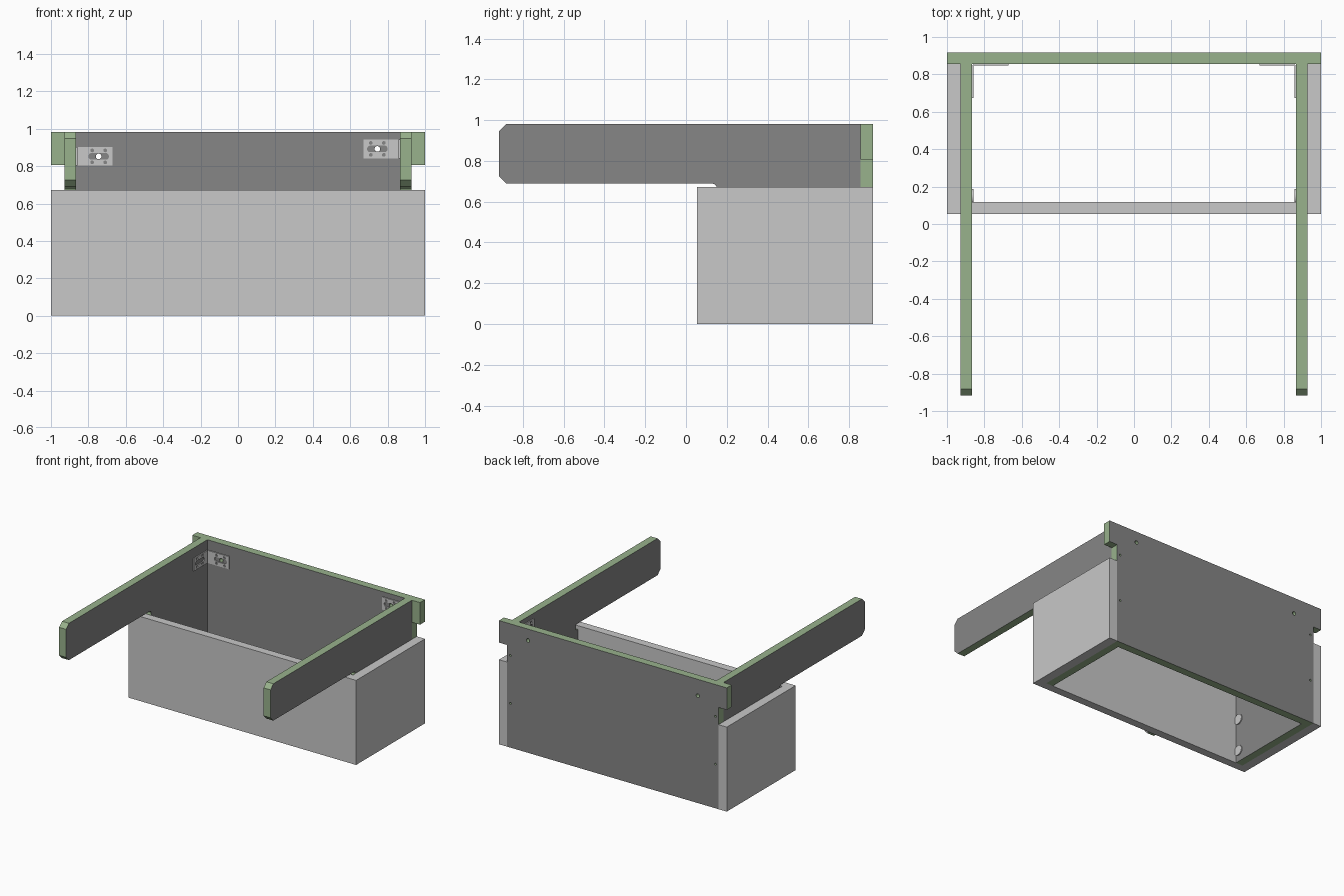
import bpy, bmesh, math
from mathutils import Matrix, Vector

if "Cube" in bpy.data.objects:
    bpy.data.objects.remove(bpy.data.objects["Cube"])


def material(name, rgb):
    m = bpy.data.materials.new(name)
    m.diffuse_color = (*rgb, 1)
    m.use_nodes = True
    m.node_tree.nodes["Principled BSDF"].inputs["Base Color"].default_value = m.diffuse_color
    return m


LIGHT = material("light grey panel", (0.578, 0.578, 0.578))
DARK = material("dark grey face", (0.238, 0.238, 0.238))
GREEN = material("green edge", (0.314, 0.445, 0.262))


def finish(name, bm, mats, rule=None):
    bmesh.ops.recalc_face_normals(bm, faces=bm.faces)
    for f in bm.faces:
        f.material_index = rule(f) if rule else 0
    me = bpy.data.meshes.new(name)
    bm.to_mesh(me)
    bm.free()
    for m in mats:
        me.materials.append(m)
    ob = bpy.data.objects.new(name, me)
    bpy.context.collection.objects.link(ob)
    return ob


def add_box(bm, lo, hi):
    c = [(a + b) / 2 for a, b in zip(lo, hi)]
    s = [abs(b - a) for a, b in zip(lo, hi)]
    bmesh.ops.create_cube(bm, size=1, matrix=Matrix.Translation(c) @ Matrix.Diagonal((*s, 1)))


def box(name, lo, hi, mats, rule=None):
    bm = bmesh.new()
    add_box(bm, lo, hi)
    return finish(name, bm, mats, rule)


def add_rod(bm, centre, axis, radius, depth, stretch=0.0):
    """Rod along an axis; stretch turns it into a horizontal slot."""
    ring = []
    horizontal = Vector((1, 0, 0)) if axis == 'Y' else Vector((0, 1, 0))
    normal = Vector((0, 1, 0)) if axis == 'Y' else Vector((1, 0, 0))
    n = 24
    for i in range(n):
        a = 2 * math.pi * (i + 0.5) / n
        u = radius * math.cos(a) + math.copysign(stretch, math.cos(a))
        ring.append(bm.verts.new(Vector(centre) + horizontal * u
                    + Vector((0, 0, radius * math.sin(a))) - normal * depth / 2))
    face = bm.faces.new(ring)
    out = bmesh.ops.extrude_face_region(bm, geom=[face])
    bmesh.ops.translate(bm, vec=normal * depth,
                        verts=[v for v in out['geom'] if isinstance(v, bmesh.types.BMVert)])


def cut(ob, rods):
    bm = bmesh.new()
    for r in rods:
        add_rod(bm, *r)
    cutter = finish("hole_cutter", bm, list(ob.data.materials))
    cutter.hide_render = True
    mod = ob.modifiers.new("holes", 'BOOLEAN')
    mod.operation = 'DIFFERENCE'
    mod.solver = 'EXACT'
    mod.object = cutter
    dg = bpy.context.evaluated_depsgraph_get()
    me = bpy.data.meshes.new_from_object(ob.evaluated_get(dg))
    ob.modifiers.clear()
    ob.data = me
    bpy.data.objects.remove(cutter)


XI, XO = 0.867, 0.928            # inner and outer arm faces
Y0, Y1, YB, YE = 0.053, 0.117, 0.855, 0.917
H, TOP, TAB = 0.671, 0.982, 0.807

# Outer light box
box("front_panel", (-1, Y0, 0), (1, Y1, H), [LIGHT])
for s, side in ((-1, "left"), (1, "right")):
    box(side + "_side_panel", (s * XO, Y1, 0), (s, YE, H), [LIGHT])

# Arms: long chamfered beam, with a leg reaching down inside the box
c = 0.035
profile = [(-YE, 0.69 + c), (-YE + c, 0.69), (0.125, 0.69), (0.14, 0.686), (0.149, 0.677),
           (0.15, 0.665), (0.145, 0.653), (0.134, 0.644), (Y1, 0.642), (Y1, 0), (YB, 0),
           (YB, TOP), (-YE + c, TOP), (-YE, TOP - c)]
for s, side in ((-1, "left"), (1, "right")):
    bm = bmesh.new()
    face = bm.faces.new([bm.verts.new((s * XI, y, z)) for y, z in profile])
    out = bmesh.ops.extrude_face_region(bm, geom=[face])
    bmesh.ops.translate(bm, vec=(s * (XO - XI), 0, 0),
                        verts=[v for v in out['geom'] if isinstance(v, bmesh.types.BMVert)])
    finish(side + "_arm", bm, [GREEN, DARK], lambda f: int(abs(f.normal.x) > 0.9))

# Back board with bolt and screw holes, plus its overhanging tabs
BRACKET_Z = {-1: 0.852, 1: 0.892}
back = box("back_board", (-XO, YB, 0), (XO, YE, TOP), [GREEN, DARK],
           lambda f: int(abs(f.normal.y) > 0.9))
holes = []
for s in (-1, 1):
    holes.append(((s * 0.745, YE - 0.03, BRACKET_Z[s]), 'Y', 0.015, 0.2))
    holes += [((s * 0.9, YE, z), 'Y', 0.008, 0.05) for z in (0.35, 0.73)]
cut(back, holes)
for s, side in ((-1, "left"), (1, "right")):
    box(side + "_back_tab", (s * XO, YB, TAB), (s, YE, TOP), [GREEN, DARK],
        lambda f: int(f.normal.y > 0.9))

# Corner brackets: two slotted plates each
T = 0.008
for s, side in ((-1, "left"), (1, "right")):
    z = BRACKET_Z[s]
    for part, axis in (("back", 'Y'), ("arm", 'X')):
        if axis == 'Y':
            lo, hi = (s * 0.672, YB - T, z - 0.05), (s * 0.857, YB, z + 0.05)
            mid = (s * 0.745, YB - T / 2, z)
        else:
            lo, hi = (s * (XI - T), 0.675, z - 0.05), (s * XI, YB - T, z + 0.05)
            mid = (s * (XI - T / 2), 0.75, z)
        plate = box(f"{side}_bracket_{part}_plate", lo, hi, [LIGHT])
        rods = [(mid, axis, 0.018, 0.05, 0.037)]
        for du in (-0.035, 0.035):
            for dz in (-0.032, 0.032):
                p = Vector(mid) + Vector((du, 0, dz) if axis == 'Y' else (0, du, dz))
                rods.append((p, axis, 0.010, 0.05))
        cut(plate, rods)

    # Rounded joint plates low on the inner arm faces, by the front panel
    for i, zc in enumerate((0.09, 0.35)):
        bm = bmesh.new()
        add_rod(bm, (s * (XI - T / 2), Y1 + 0.03, zc), 'X', 0.04, T)
        finish(f"{side}_joint_plate_{i + 1}", bm, [LIGHT])
